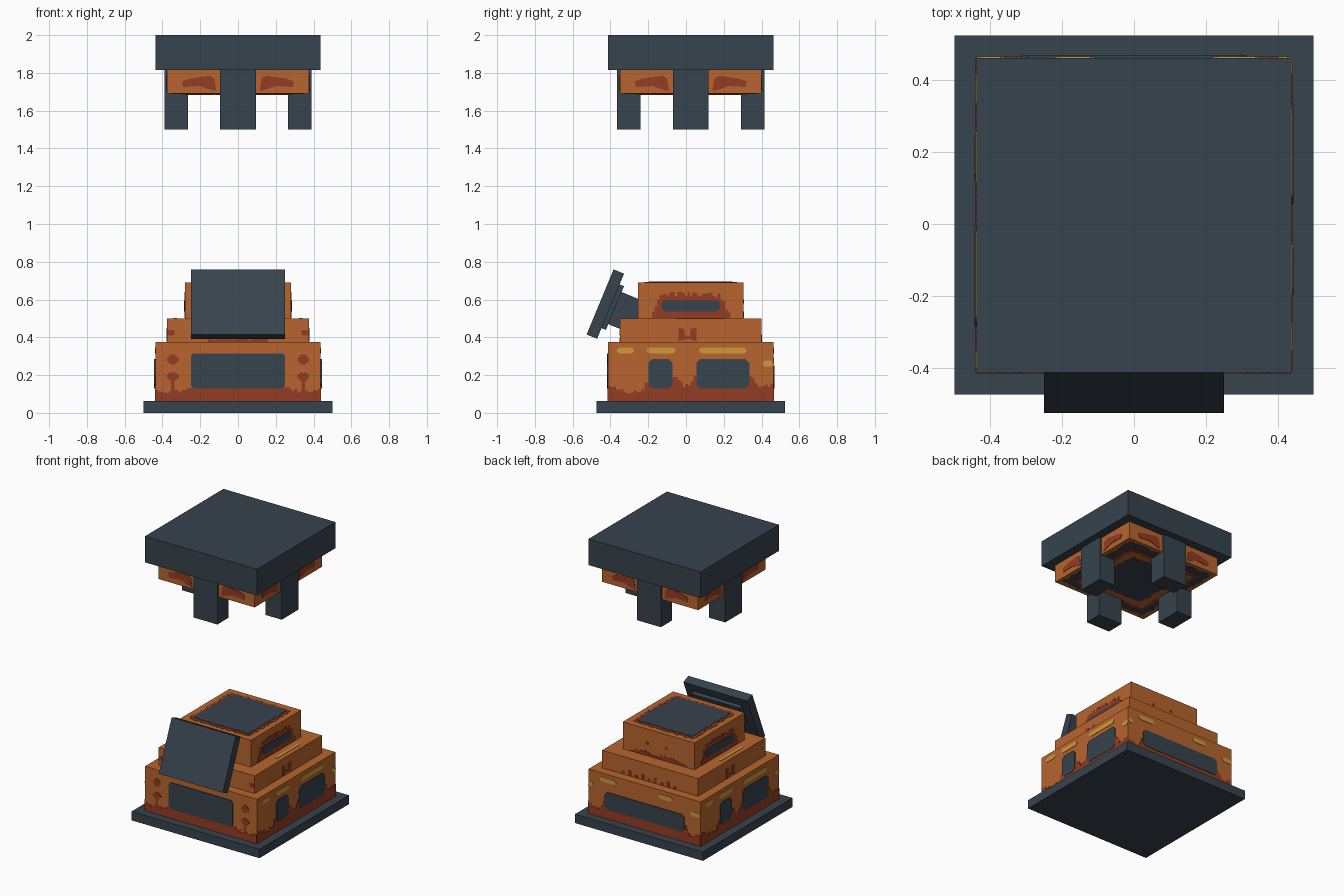
import bpy, bmesh, math, random
from mathutils import Matrix, Vector

if "Cube" in bpy.data.objects:
    bpy.data.objects.remove(bpy.data.objects["Cube"])

random.seed(4)
CY = 0.025  # shared y centre of the stacked tiers


def material(name, rgb):
    m = bpy.data.materials.new(name)
    lin = [((c / 255 + 0.055) / 1.055) ** 2.4 for c in rgb]
    m.diffuse_color = (*lin, 1)
    m.use_nodes = True
    m.node_tree.nodes["Principled BSDF"].inputs["Base Color"].default_value = m.diffuse_color
    return m


SLATE = material("slate metal", (55, 67, 77))
ORANGE = material("orange copper", (184, 101, 46))
RUST = material("rust red", (146, 60, 34))
YELLOW = material("worn yellow", (205, 155, 58))


def finish(name, bm, mat):
    bmesh.ops.recalc_face_normals(bm, faces=bm.faces)
    me = bpy.data.meshes.new(name)
    bm.to_mesh(me)
    bm.free()
    me.materials.append(mat)
    ob = bpy.data.objects.new(name, me)
    bpy.context.collection.objects.link(ob)
    return ob


def box(name, lo, hi, mat, frame=Matrix()):
    bm = bmesh.new()
    size = [b - a for a, b in zip(lo, hi)]
    mid = [(a + b) / 2 for a, b in zip(lo, hi)]
    bmesh.ops.create_cube(bm, size=1, matrix=frame @ Matrix.Translation(mid) @ Matrix.Diagonal((*size, 1)))
    return finish(name, bm, mat)


def tier(name, half, z0, z1, mat):
    return box(name, (-half, CY - half, z0), (half, CY + half, z1), mat)


def side(k, half):
    """Frame on a side wall: u runs right, v up, n outward (0 front, 1 right, 2 back, 3 left)."""
    base = Matrix(((1, 0, 0, 0), (0, 0, -1, -half), (0, 1, 0, 0), (0, 0, 0, 1)))
    return Matrix.Translation((0, CY, 0)) @ Matrix.Rotation(k * math.pi / 2, 4, 'Z') @ base


def flat(z, down=False):
    turn = Matrix.Rotation(math.pi if down else 0, 4, 'X')
    return Matrix.Translation((0, CY, z)) @ turn


def plate(name, pts, frame, mat, depth=0.003):
    """Thin raised sheet with the given outline."""
    bm = bmesh.new()
    low = [bm.verts.new(frame @ Vector((u, v, -0.001))) for u, v in pts]
    face = bm.faces.new(low)
    ext = bmesh.ops.extrude_face_region(bm, geom=[face])
    top = [g for g in ext["geom"] if isinstance(g, bmesh.types.BMVert)]
    n = frame.to_3x3() @ Vector((0, 0, depth + 0.001))
    bmesh.ops.translate(bm, verts=top, vec=n)
    return finish(name, bm, mat)


def chamfered(u0, u1, v0, v1, c=0.015):
    return [(u0 + c, v0), (u1 - c, v0), (u1, v0 + c), (u1, v1 - c),
            (u1 - c, v1), (u0 + c, v1), (u0, v1 - c), (u0, v0 + c)]


def ragged(profile, base, step=0.0136, jitter=0.012):
    """Stepped pixel-like outline above a base line, following a coarse profile."""
    u0, u1 = profile[0][0], profile[-1][0]
    n = max(1, round((u1 - u0) / step))
    pts = [(u1, base), (u0, base)]
    for i in range(n):
        a, b = u0 + (u1 - u0) * i / n, u0 + (u1 - u0) * (i + 1) / n
        m = (a + b) / 2
        for (p, hp), (q, hq) in zip(profile, profile[1:]):
            if p <= m <= q:
                h = hp + (hq - hp) * (m - p) / (q - p)
        h += random.uniform(-jitter, jitter)
        h = max(h, base + 0.004)
        pts += [(a, h), (b, h)]
    return pts


def ragged_square(half, jitter=0.012, n=26):
    """Square outline with stepped uneven edges."""
    pts = []
    for k in range(4):
        rot = Matrix.Rotation(k * math.pi / 2, 2)
        inner = half - jitter
        for i in range(n):
            v = -half + random.uniform(0, jitter)
            for t in (i, i + 1):
                p = rot @ Vector((-inner + 2 * inner * t / n, v))
                pts.append((p.x, p.y))
    return pts


# Stacked body
tier("base_plate", 0.5, 0, 0.0625, SLATE)
tier("lower_body", 0.4375, 0.0625, 0.375, ORANGE)
tier("middle_body", 0.375, 0.375, 0.5, ORANGE)
tier("upper_body", 0.28, 0.5, 0.69, ORANGE)

# Floating head: roof, copper ring and four posts
tier("roof_slab", 0.4375, 1.815, 2.0, SLATE)
tier("roof_ring", 0.375, 1.69, 1.815, ORANGE)
for k in range(4):
    box(f"post_{k}", (-0.094, 1.5, -0.11), (0.094, 1.815, 0.015), SLATE, side(k, 0.375))

# Tilted screen with its backing and mount
screen = Matrix.Translation((0, -0.427, 0.576)) @ Matrix.Rotation(math.radians(-22.5), 4, 'X')
box("screen_panel", (-0.25, -0.03, -0.1865), (0.25, 0.03, 0.1865), SLATE, screen)
box("screen_backing", (-0.19, 0.03, -0.125), (0.19, 0.055, 0.125), SLATE, screen)
box("screen_mount", (-0.125, 0.055, -0.092), (0.125, 0.19, 0.092), SLATE, screen)

# Front wall: window, rust skirt and rust blooms
front = side(0, 0.4375)
plate("front_window", chamfered(-0.25, 0.25, 0.13, 0.315), front, SLATE, 0.006)
plate("front_rust", ragged([(-0.437, 0.13), (-0.4, 0.115), (-0.3, 0.115), (-0.26, 0.14),
                            (0.26, 0.14), (0.3, 0.115), (0.4, 0.115), (0.437, 0.13)], 0.0625),
      front, RUST)
for s in (-1, 1):
    u = s * 0.345
    plate("front_bloom_upper", chamfered(u - 0.03, u + 0.03, 0.255, 0.31, 0.02), front, RUST)
    plate("front_bloom_lower", chamfered(u - 0.032, u + 0.032, 0.17, 0.215, 0.018), front, RUST)
    plate("front_bloom_stem", chamfered(u - 0.01, u + 0.01, 0.1, 0.18, 0.002), front, RUST, 0.002)
    u = s * 0.355
    plate("middle_front_spot", chamfered(u - 0.018, u + 0.018, 0.41, 0.44, 0.004), side(0, 0.375), RUST)
plate("middle_front_rust", ragged([(-0.16, 0.392), (0.16, 0.392)], 0.375, jitter=0.006),
      side(0, 0.375), RUST)

# Right and left walls share one layout
for k, word in ((1, "right"), (3, "left")):
    wall = side(k, 0.4375)
    plate(word + "_small_window", chamfered(-0.223, -0.096, 0.13, 0.285, 0.02), wall, SLATE, 0.006)
    plate(word + "_large_window", chamfered(0.03, 0.31, 0.13, 0.285, 0.02), wall, SLATE, 0.006)
    plate(word + "_rust", ragged([(-0.437, 0.15), (-0.4, 0.14), (-0.36, 0.115), (-0.27, 0.115),
                                  (-0.23, 0.16), (-0.1, 0.16), (-0.075, 0.2), (-0.04, 0.14),
                                  (-0.01, 0.14), (0.02, 0.2), (0.31, 0.19), (0.34, 0.18),
                                  (0.37, 0.13), (0.437, 0.15)], 0.0625), wall, RUST)
    for a, b, z in ((-0.39, -0.30, 0.315), (-0.233, -0.08, 0.315), (0.045, 0.295, 0.315), (0.38, 0.437, 0.245)):
        plate(word + "_yellow_mark", chamfered(a, b, z, z + 0.032, 0.012), wall, YELLOW)
    # Two-pronged stain on the middle tier
    plate(word + "_middle_stain", [(-0.065, 0.378), (-0.03, 0.39), (0, 0.39), (0.03, 0.378),
                                   (0.03, 0.45), (0, 0.445), (-0.005, 0.405), (-0.03, 0.405),
                                   (-0.035, 0.445), (-0.065, 0.45)], side(k, 0.375), RUST)
    # Vent on the upper tier
    top_wall = side(k, 0.28)
    plate(word + "_vent_rust", ragged([(-0.205, 0.51), (-0.16, 0.62), (-0.1, 0.63), (0.1, 0.63),
                                       (0.16, 0.62), (0.21, 0.51)], 0.502), top_wall, RUST)
    plate(word + "_vent", chamfered(-0.155, 0.155, 0.538, 0.595), top_wall, SLATE, 0.006)
    # Yellow scratch along the ledge
    s = 1 if k == 1 else -1
    a, b = sorted((s * -0.075, s * 0.185))
    plate(word + "_ledge_stripe", chamfered(s * 0.333 - 0.009, s * 0.333 + 0.009, a, b, 0.004),
          flat(0.5), YELLOW)

# Back wall: long window, yellow marks and rust
back = side(2, 0.4375)
plate("back_window", chamfered(-0.313, 0.313, 0.13, 0.25, 0.02), back, SLATE, 0.006)
plate("back_rust", ragged([(-0.437, 0.13), (-0.36, 0.12), (-0.32, 0.17), (0.32, 0.17),
                           (0.36, 0.12), (0.437, 0.13)], 0.0625), back, RUST)
for a, b, z in ((-0.437, -0.40, 0.26), (-0.35, -0.22, 0.315), (0.11, 0.22, 0.315), (0.36, 0.437, 0.26)):
    plate("back_yellow_mark", chamfered(a, b, z, z + 0.032, 0.012), back, YELLOW)
for i in range(9):
    u = -0.22 + i * 0.05
    plate("middle_back_tooth", chamfered(u, u + 0.02, 0.376, 0.395 + 0.02 * (i % 2), 0.003),
          side(2, 0.375), RUST)
plate("upper_back_rust", ragged([(-0.22, 0.51), (-0.1, 0.525), (0.1, 0.525), (0.22, 0.51)], 0.502),
      side(2, 0.28), RUST)
for u in (-0.1, 0.05):
    plate("upper_back_spot", chamfered(u, u + 0.02, 0.58, 0.6, 0.004), side(2, 0.28), RUST)

# Hatch on top of the body
plate("hatch_rust", ragged_square(0.245, 0.015), flat(0.69), RUST)
plate("hatch_panel", ragged_square(0.222, 0.01), flat(0.69), SLATE, 0.006)

# Rust patches around the roof ring
for k in range(4):
    for s in (-1, 1):
        pts = [(0.115, 1.705), (0.15, 1.712), (0.2, 1.73), (0.29, 1.725), (0.297, 1.755),
               (0.26, 1.768), (0.22, 1.775), (0.15, 1.785), (0.125, 1.77)]
        plate("ring_rust", [(s * u, v) for u, v in pts], side(k, 0.375), RUST)

# Nested bands below the roof ring
for name, half, mat, depth in (("ring_under_outer", 0.35, SLATE, 0.002), ("ring_under_band", 0.30, RUST, 0.004),
                               ("ring_under_glow", 0.275, ORANGE, 0.006), ("ring_under_core", 0.22, SLATE, 0.008)):
    plate(name, ragged_square(half, 0.02), flat(1.69, True), mat, depth)
